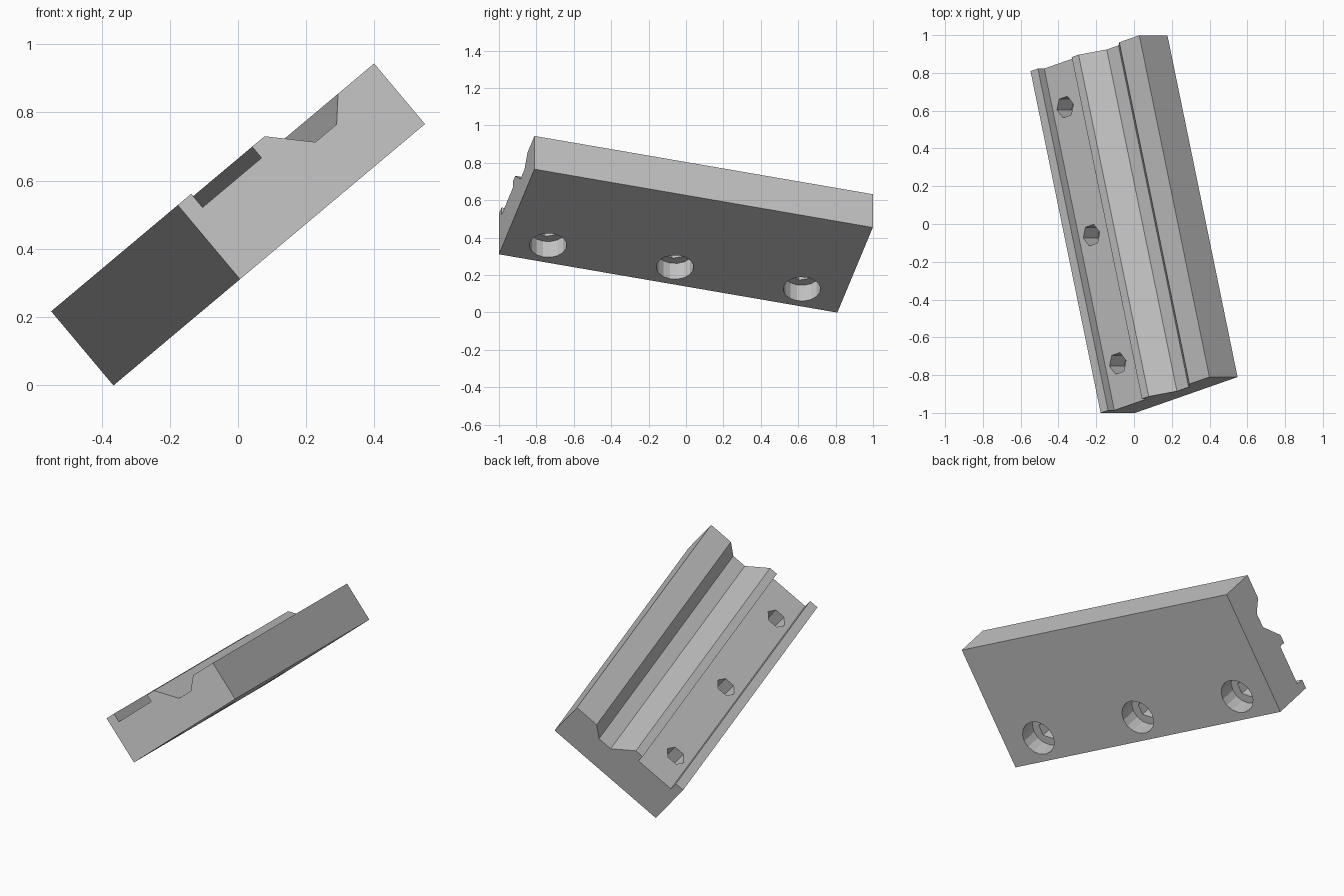
import bpy
import bmesh
from math import radians
from mathutils import Matrix

cube = bpy.data.objects.get("Cube")
if cube:
    bpy.data.objects.remove(cube, do_unlink=True)

LENGTH = 1.873
HOLE_X = 0.14

grey = bpy.data.materials.new("plain_grey")
grey.use_nodes = True
grey.diffuse_color = (0.55, 0.55, 0.55, 1)
grey.node_tree.nodes["Principled BSDF"].inputs["Base Color"].default_value = grey.diffuse_color


def make_object(name, bm):
    bmesh.ops.recalc_face_normals(bm, faces=bm.faces)
    mesh = bpy.data.meshes.new(name)
    bm.to_mesh(mesh)
    bm.free()
    mesh.materials.append(grey)
    obj = bpy.data.objects.new(name, mesh)
    bpy.context.collection.objects.link(obj)
    return obj


def drill(target, sides, radius, y, bottom, top):
    """Cut one straight prismatic hole along the block's thickness."""
    bm = bmesh.new()
    bmesh.ops.create_cone(
        bm, cap_ends=True, segments=sides, radius1=radius, radius2=radius,
        depth=top - bottom,
        matrix=Matrix.Translation((HOLE_X, y, (top + bottom) / 2))
        @ Matrix.Rotation(radians(90), 4, 'Z'))
    cutter = make_object("hole_cutter", bm)
    cutter.hide_render = True
    mod = target.modifiers.new("hole", 'BOOLEAN')
    mod.operation = 'DIFFERENCE'
    mod.solver = 'EXACT'
    mod.object = cutter
    bpy.context.view_layer.objects.active = target
    bpy.ops.object.modifier_apply(modifier=mod.name)
    bpy.data.objects.remove(cutter, do_unlink=True)


# Rail block: cross-section with a flat channel and a V-shaped trough
profile = [(0, 0), (0.733, 0), (0.733, 0.232), (0.59, 0.232),
           (0.527, 0.166), (0.443, 0.166), (0.336, 0.275), (0.287, 0.275),
           (0.287, 0.232), (0.053, 0.232), (0.053, 0.284), (0, 0.284)]
bm = bmesh.new()
end = bm.faces.new([bm.verts.new((x, 0, z)) for x, z in profile])
ext = bmesh.ops.extrude_face_region(bm, geom=[end], use_keep_orig=True)
moved = [g for g in ext["geom"] if isinstance(g, bmesh.types.BMVert)]
bmesh.ops.translate(bm, vec=(0, LENGTH, 0), verts=moved)
rail = make_object("rail_block", bm)

# Three bolt holes: six-sided through holes with round counterbores below
for fraction in (1 / 8, 1 / 2, 7 / 8):
    y = LENGTH * fraction
    drill(rail, 6, 0.059, y, 0.05, 0.4)
    drill(rail, 16, 0.1, y, -0.1, 0.11)

# Tilt the block into its resting pose
rail.data.transform(Matrix.Translation((0.006, -1, 0.311))
                    @ Matrix.Rotation(radians(-40), 4, 'Y')
                    @ Matrix.Rotation(radians(15), 4, 'Z'))
rail.data.update()
